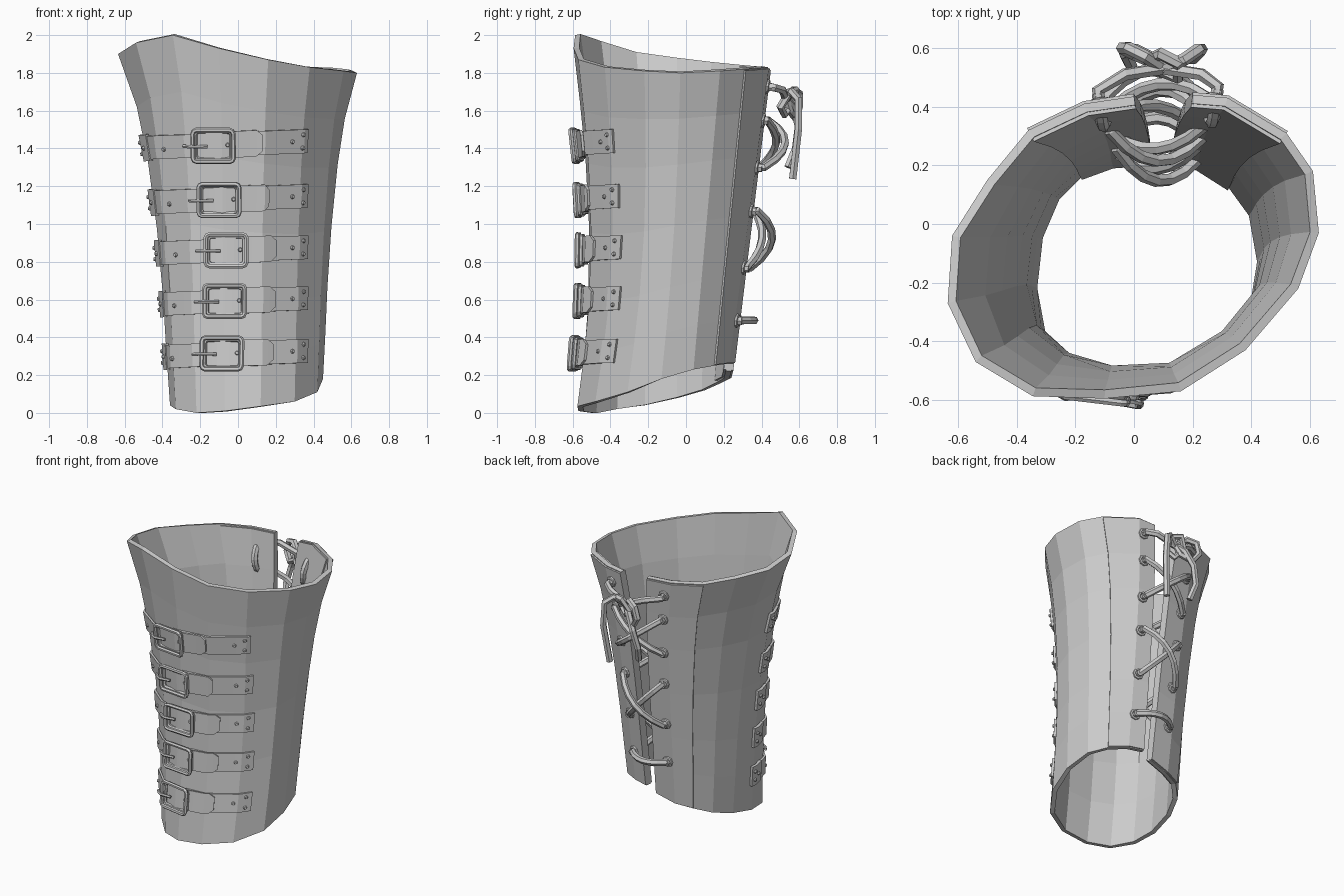
import bpy, bmesh, math
from mathutils import Vector, Matrix

if "Cube" in bpy.data.objects:
    bpy.data.objects.remove(bpy.data.objects["Cube"])

# Rim outlines (x, y, z), from the left lacing edge round the front to the right lacing edge
TOP = [(0, .435, 1.83), (-.17, .41, 1.83), (-.36, .32, 1.835), (-.5, .15, 1.85), (-.62, -.04, 1.87),
       (-.635, -.27, 1.9), (-.54, -.47, 1.96), (-.345, -.587, 2), (-.1, -.595, 1.93), (.16, -.57, 1.87),
       (.38, -.43, 1.83), (.56, -.22, 1.81), (.63, -.03, 1.8), (.61, .18, 1.81), (.52, .31, 1.82),
       (.32, .43, 1.83), (.2, .44, 1.82)]
BOT = [(.06, .24, .22), (-.08, .23, .18), (-.19, .19, .16), (-.28, .1, .12), (-.34, -.04, .08),
       (-.36, -.22, .04), (-.33, -.38, .02), (-.22, -.5, 0), (-.07, -.57, .01), (.12, -.575, .035),
       (.3, -.48, .06), (.42, -.31, .11), (.45, -.13, .18), (.42, .04, .23), (.34, .15, .25),
       (.23, .22, .26), (.13, .25, .26)]
LEVELS = [0, .15, .3, .5, .7, .85, 1]      # height fraction
FLARE = [0, .07, .13, .25, .43, .64, 1]    # sideways blend towards the top rim
DIP = [0, .035, .06, .07, .055, .03, 0]    # waist on the front


def interp(t, values):
    for k in range(len(LEVELS) - 1):
        if t <= LEVELS[k + 1] or k == len(LEVELS) - 2:
            f = (t - LEVELS[k]) / (LEVELS[k + 1] - LEVELS[k])
            return values[k] + f * (values[k + 1] - values[k])


def column(i, t):
    b, c = Vector(BOT[i]), Vector(TOP[i])
    p = b.lerp(c, t)
    p.x = b.x + (c.x - b.x) * interp(t, FLARE)
    p.y += interp(t, DIP) * min(1, max(0, -b.y / .5))
    return p


def split(u):
    i = max(0, min(len(TOP) - 2, int(math.floor(u))))
    return i, u - i


def surf(u, z):
    i, f = split(u)
    zb = BOT[i][2] * (1 - f) + BOT[i + 1][2] * f
    zt = TOP[i][2] * (1 - f) + TOP[i + 1][2] * f
    t = (z - zb) / (zt - zb)
    return column(i, t).lerp(column(i + 1, t), f)


def normal(u, z):
    du = surf(min(16, u + .3), z) - surf(max(0, u - .3), z)
    return du.cross(surf(u, z + .05) - surf(u, z - .05)).normalized()


def u_at(x, z):
    lo, hi = 5.2, 12
    for _ in range(30):
        m = (lo + hi) / 2
        lo, hi = (m, hi) if surf(m, z).x < x else (lo, m)
    return lo


def sheet(name, rows, thick):
    """Grid of points (list of rows going up) given thickness inwards."""
    n = len(rows[0])
    verts = [p for r in rows for p in r]
    faces = [(j * n + i, j * n + i + 1, (j + 1) * n + i + 1, (j + 1) * n + i)
             for j in range(len(rows) - 1) for i in range(n - 1)]
    me = bpy.data.meshes.new(name)
    me.from_pydata(verts, [], faces)
    ob = bpy.data.objects.new(name, me)
    bpy.context.collection.objects.link(ob)
    s = ob.modifiers.new("thickness", 'SOLIDIFY')
    s.thickness, s.offset, s.use_even_offset = thick, -1, True
    return ob


def tubes(name, paths, r, cyclic=False):
    cu = bpy.data.curves.new(name, 'CURVE')
    cu.dimensions, cu.bevel_depth, cu.bevel_resolution, cu.use_fill_caps = '3D', r, 1, True
    for pts in paths:
        sp = cu.splines.new('POLY')
        sp.points.add(len(pts) - 1)
        for q, p in zip(sp.points, pts):
            q.co = (*p, 1)
        sp.use_cyclic_u, sp.use_smooth = cyclic, False
    tmp = bpy.data.objects.new(name + "_curve", cu)
    me = bpy.data.meshes.new_from_object(tmp)
    bpy.data.objects.remove(tmp)
    bpy.context.collection.objects.link(bpy.data.objects.new(name, me))


def frame_at(u, z, off):
    n = normal(u, z)
    x = Vector((0, 0, 1)).cross(n).normalized()
    m = Matrix((x, n.cross(x), n)).transposed().to_4x4()
    m.translation = surf(u, z) + n * off
    return m


# Shell and the thicker lacing flaps
sheet("bracer_shell", [[column(i, t) for i in range(17)] for t in LEVELS], .03)
for side, cols in (("left", (0, 1, 2)), ("right", (14, 15, 16))):
    rows = []
    for t in LEVELS:
        t = .004 + t * .992
        rows.append([column(i, t) + normal(i, column(i, t).z) * .01 for i in cols])
    sheet(side + "_lacing_flap", rows, .052)


# Straps with buckles
def strap(name, u0, u1, zc, h, off, thick, xb, bump=0, rounded=False):
    us = {u0 + (u1 - u0) * k / 12 for k in range(13)} | {float(k) for k in range(17) if u0 < k < u1}
    us = sorted(us)
    rows = [[], []]
    for k, u in enumerate(us):
        x = surf(u, zc).x
        z = zc + (x - xb) * .04
        o = off + bump * math.exp(-((x - xb) / .16) ** 2)
        hh = h * (.6 if rounded and k == len(us) - 1 else 1)
        for row, s in zip(rows, (-1, 1)):
            row.append(surf(u, z + s * hh) + normal(u, z + s * hh) * o)
    sheet(name, rows, thick)


def rounded_rect(m, w, h, c, d):
    pts = []
    for sx, sy, a in ((1, 1, 0), (-1, 1, 90), (-1, -1, 180), (1, -1, 270)):
        for k in (0, 45, 90):
            r = math.radians(a + k)
            pts.append(m @ Vector((sx * (w - c) + c * math.cos(r), sy * (h - c) + c * math.sin(r), d)))
    return pts


for n, (xb, zb) in enumerate([(-.075, .31), (-.065, .59), (-.06, .86), (-.095, 1.13), (-.125, 1.42)], 1):
    ub = u_at(xb, zb)
    strap(f"strap_{n}", 4.85, u_at(xb + .1, zb), zb, .062, .016, .014, xb, .022)
    strap(f"strap_side_tab_{n}", 4.8, 5.5, zb, .07, .022, .018, xb)
    strap(f"strap_tongue_{n}", u_at(xb - .1, zb), u_at(xb + .25, zb), zb, .07, .026, .014, xb, .02, True)
    strap(f"strap_tab_{n}", u_at(xb, zb), u_at(.36, zb), zb, .063, .014, .014, xb)
    m = frame_at(ub, zb, .05)
    tubes(f"buckle_{n}", [rounded_rect(m, .108, .084, .02, .008), rounded_rect(m, .098, .075, .02, -.012)],
          .013, True)
    tubes(f"buckle_prong_{n}", [[m @ Vector(p) for p in
          ((-.16, -.004, -.012), (-.13, -.004, .012), (-.1, -.004, .024), (-.03, -.004, .008))]], .01)
    # Rivets on both tabs, the strap and the tongue
    bm = bmesh.new()
    spots = [(u_at(.28, zb), 0, .018), (u_at(.335, zb), .035, .018), (u_at(.335, zb), -.035, .018),
             (4.95, .03, .026), (4.95, -.03, .026), (5.2, 0, .026),
             (u_at(xb - .26, zb), -.012, .022), (u_at(xb + .07, zb), 0, .046)]
    for u, dz, o in spots:
        z = zb + dz + (surf(u, zb).x - xb) * .04
        bmesh.ops.create_cone(bm, cap_ends=True, segments=8, radius1=.014, radius2=.008, depth=.014,
                              matrix=frame_at(u, z, o))
    me = bpy.data.meshes.new(f"rivets_{n}")
    bm.to_mesh(me)
    bm.free()
    bpy.context.collection.objects.link(bpy.data.objects.new(f"rivets_{n}", me))

# Lacing: crossed outside and inside the back opening
L, R = .75, 15.25


def lace(a, b, bulge):
    pa, pb = surf(*a), surf(*b)
    s = 1 if bulge > 0 else -1
    start = pa - normal(*a) * .04 * s
    end = pb - normal(*b) * .04 * s
    arc = [pa.lerp(pb, k / 6) + Vector((0, bulge * math.sin(math.pi * (.08 + .84 * k / 6)) ** .8, 0))
           for k in range(7)]
    return [start] + arc + [end]


Z = [.49, .77, 1.07, 1.30, 1.55, 1.73]
tubes("outer_laces", [lace((L, Z[0]), (R, Z[0]), .1),
                      lace((R, Z[2]), (L, Z[1]), .14), lace((L, Z[2]), (R, Z[1]), .09),
                      lace((R, Z[4]), (L, Z[3]), .1), lace((L, Z[4]), (R, Z[3]), .15)], .022)
tubes("inner_laces", [lace((L, Z[0]), (R, Z[1]), -.09), lace((R, Z[0]), (L, Z[1]), -.13),
                      lace((L, Z[2]), (R, Z[3]), -.09), lace((R, Z[2]), (L, Z[3]), -.13),
                      lace((L, Z[4]), (L, Z[5]), -.06), lace((R, Z[4]), (R, Z[5]), -.06)], .022)

# Eyelets
rings = []
for z in Z:
    for u in (L, R):
        m = frame_at(u, z, .014)
        rings.append([m @ Vector((.028 * math.cos(k * math.pi / 4), .028 * math.sin(k * math.pi / 4), 0))
                      for k in range(8)])
tubes("eyelets", rings, .01, True)

# Knot with a loop and two hanging tails
K = Vector((.1, .53, 1.66))
lead = [[surf(u, Z[5]) - normal(u, Z[5]) * .04, surf(u, Z[5]) + normal(u, Z[5]) * .05,
         Vector((.1 + s * .13, .51, 1.71)), K] for u, s in ((L, -1), (R, 1))]
tubes("knot_leads", lead, .022)
tubes("knot_tails", [[K, (.17, .56, 1.7), (.22, .595, 1.66), (.23, .595, 1.5), (.2, .565, 1.24)],
                     [K, (.05, .57, 1.62), (0, .595, 1.52), (-.03, .58, 1.4), (-.01, .54, 1.3)]], .022)
tubes("knot_loops", [[K, (.04, .57, 1.71), (-.02, .6, 1.69), (-.04, .6, 1.62), (0, .58, 1.56), (.07, .55, 1.6)],
                     [(.15, .5, 1.62), (.15, .55, 1.7), (.09, .58, 1.71), (.05, .56, 1.64), (.1, .52, 1.58)]],
      .022, True)
